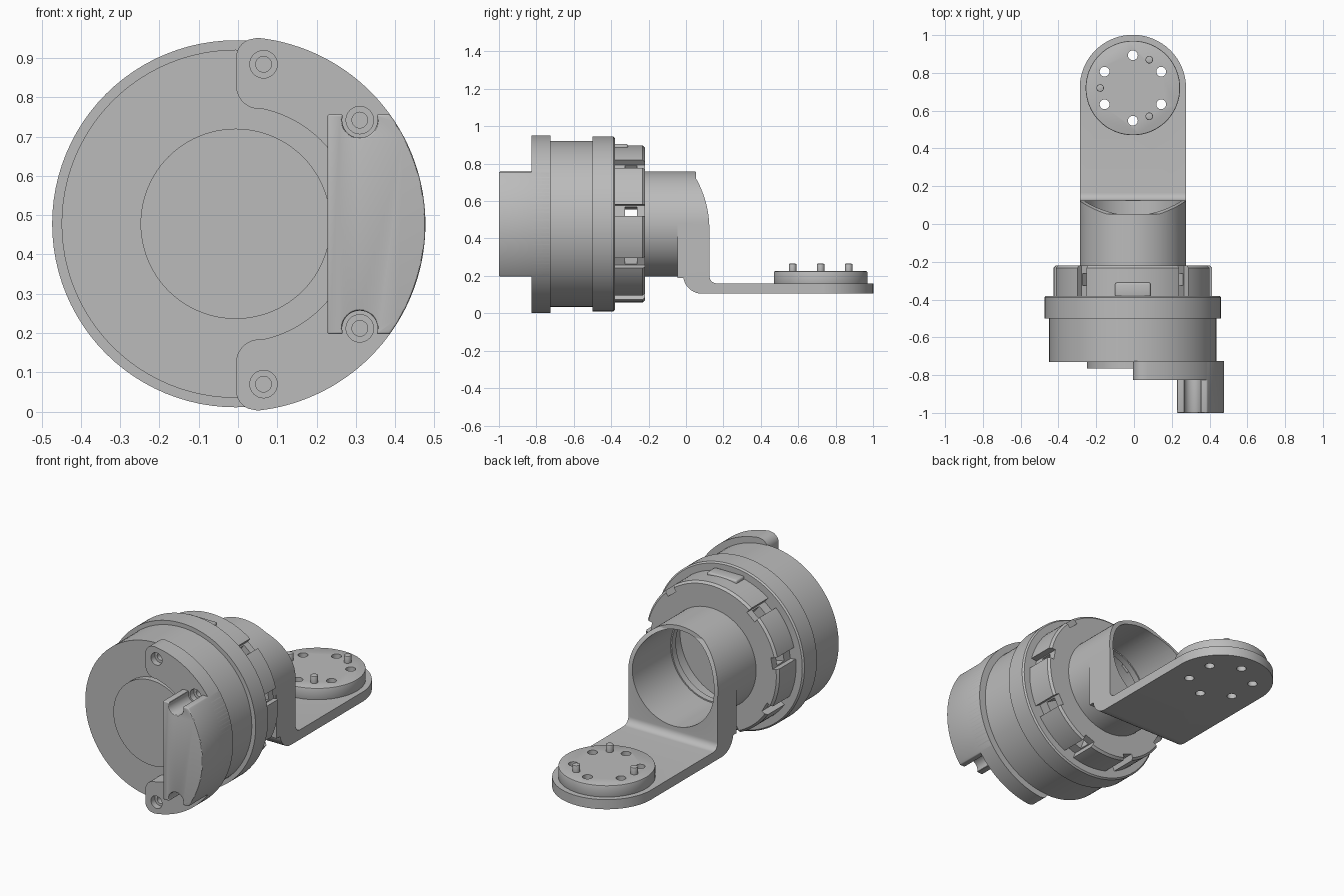
import bpy, bmesh
from math import sin, cos, pi, radians
from mathutils import Vector

cube = bpy.data.objects.get("Cube")
if cube:
    bpy.data.objects.remove(cube, do_unlink=True)

grey = bpy.data.materials.new("plain_grey")
grey.use_nodes = True
grey.diffuse_color = (0.5, 0.5, 0.5, 1)
grey.node_tree.nodes["Principled BSDF"].inputs["Base Color"].default_value = (0.5, 0.5, 0.5, 1)

CX, CZ = -0.006, 0.478      # main axis, running along y
SIDES = 96


def finish(name, bm):
    bmesh.ops.recalc_face_normals(bm, faces=bm.faces[:])
    mesh = bpy.data.meshes.new(name)
    bm.to_mesh(mesh)
    bm.free()
    mesh.materials.append(grey)
    ob = bpy.data.objects.new(name, mesh)
    bpy.context.collection.objects.link(ob)
    return ob


def arc(cx, cy, r, start, end, n=24):
    angles = [radians(start + (end - start) * i / n) for i in range(n + 1)]
    return [(cx + r * cos(a), cy + r * sin(a)) for a in angles]


def circle(cx, cy, r, n=SIDES):
    return arc(cx, cy, r, 0, 360, n)[:-1]


def prism(name, pts, axis, lo, hi):
    """Extrude a flat outline along one axis."""
    place = {"x": lambda p, h: (h, p[0], p[1]),
             "y": lambda p, h: (p[0], h, p[1]),
             "z": lambda p, h: (p[0], p[1], h)}[axis]
    bm = bmesh.new()
    face = bm.faces.new([bm.verts.new(place(p, lo)) for p in pts])
    out = bmesh.ops.extrude_face_region(bm, geom=[face])
    verts = [v for v in out["geom"] if isinstance(v, bmesh.types.BMVert)]
    bmesh.ops.translate(bm, verts=verts, vec=Vector(place((0, 0), hi - lo)))
    return finish(name, bm)


def lathe(name, profile):
    """Revolve a closed (radius, y) outline about the main axis."""
    bm = bmesh.new()
    verts = [bm.verts.new((CX + r, y, CZ)) for r, y in profile]
    edges = [bm.edges.new((verts[i - 1], verts[i])) for i in range(len(verts))]
    bmesh.ops.spin(bm, geom=verts + edges, cent=(CX, 0, CZ), axis=(0, 1, 0),
                   angle=2 * pi, steps=SIDES, use_duplicate=False)
    bmesh.ops.remove_doubles(bm, verts=bm.verts[:], dist=0.0001)
    loose = [e for e in bm.edges if not e.link_faces]
    bmesh.ops.delete(bm, geom=loose, context="EDGES")
    return finish(name, bm)


def apply(ob, mod):
    bpy.context.view_layer.objects.active = ob
    bpy.ops.object.modifier_apply(modifier=mod.name)


def combine(ob, tool, operation="DIFFERENCE"):
    mod = ob.modifiers.new("combine", "BOOLEAN")
    mod.operation, mod.solver, mod.object = operation, "EXACT", tool
    apply(ob, mod)
    bpy.data.objects.remove(tool, do_unlink=True)


def bevel(ob, width, segments=3):
    mod = ob.modifiers.new("round", "BEVEL")
    mod.width, mod.segments = width, segments
    mod.limit_method, mod.angle_limit = "ANGLE", radians(40)
    apply(ob, mod)


# Drum with raised centre boss and rear flange
lathe("drum", [(0, -0.765), (0.242, -0.765), (0.242, -0.73), (0.443, -0.73),
               (0.443, -0.5), (0.467, -0.5), (0.467, -0.388),
               (0.459, -0.38), (0, -0.38)])

# Curved clamp plate on the front
R = 0.477
outline = arc(0, R, R, -84, 84, 64)
outline += arc(0.045, 0.9, 0.05, 110, 180, 6)
outline += arc(0.055, 0.83, 0.06, 180, 260, 8)
outline += arc(0, R, 0.3, 78, -78, 48)
outline += arc(0.055, 0.124, 0.06, 100, 180, 8)
outline += arc(0.045, 0.054, 0.05, 180, 250, 6)
plate = prism("clamp_plate", outline, "y", -0.825, -0.725)
for x, dz in ((0.065, 0.407), (0.31, 0.265)):
    for s in (1, -1):
        for r, depth in ((0.035, -0.79), (0.02, -0.735)):
            combine(plate, prism("cut", circle(x, R + s * dz, r, 32), "y", -0.9, depth))

# Grip block with a screw recess at each end
top, bottom = R + 0.28, R - 0.28
outline = arc(0, R, R, -35.9, 35.9, 40)
outline += arc(0.31, R + 0.265, 0.045, 19, -199, 24)
outline += [(0.228, top), (0.228, bottom)]
outline += arc(0.31, R - 0.265, 0.045, 199, -19, 24)
block = prism("grip_block", outline, "y", -1.0, -0.725)
bevel(block, 0.012)

# Castellated ring behind the flange
ring = lathe("notched_ring", [(0.31, -0.385), (0.42, -0.385), (0.42, -0.232),
                              (0.408, -0.22), (0.25, -0.22), (0.25, -0.258),
                              (0.31, -0.258)])


def radial_cutter(angle, inner, half_width, lo, hi):
    a = radians(angle)
    u, t = Vector((cos(a), sin(a))), Vector((-sin(a), cos(a)))
    mid = Vector((CX, CZ))
    corners = [mid + u * r + t * w * half_width
               for r, w in ((inner, -1), (0.5, -1), (0.5, 1), (inner, 1))]
    return prism("cut", corners, "y", lo, hi)


for k in range(1, 9):
    angle = 90 + 40 * k
    combine(ring, radial_cutter(angle, 0.385, 0.032, -0.4, -0.2))
    combine(ring, radial_cutter(angle, 0.27, 0.025, -0.325, -0.262))

# Locating tab on top of the ring
tab = prism("locating_tab", [(-0.1, 0.86), (0.088, 0.86), (0.088, 0.905), (-0.1, 0.905)],
            "y", -0.385, -0.31)
bevel(tab, 0.01)

# Tube and arm bracket: tube plus a U-shaped body, trimmed in side and plan view
W = 0.281
arm = prism("tube_arm", circle(CX, CZ, W), "y", -0.25, 0.2)
u_shape = arc(CX, CZ, W, 0, 180, 48) + [(CX - W, 0.05), (CX + W, 0.05)]
combine(arm, prism("cut", u_shape, "y", -0.045, 1.1), "UNION")
side = [(-0.3, 0.15), (-0.045, 0.19), (-0.02, 0.19)]
side += arc(0.085, 0.205, 0.1, 190, 270, 10)
side += [(1.2, 0.105), (1.2, 0.16)]
side += arc(0.165, 0.2, 0.04, 270, 180, 8)
side += arc(-0.425, 0.45, 0.55, 0, 29.5, 16)
side += [(0.05, 0.8), (-0.3, 0.8)]
combine(arm, prism("cut", side, "x", -0.6, 0.6), "INTERSECT")
plan = arc(CX, 0.72, W + 0.0005, 0, 180, 48) + [(CX - W - 0.0005, -0.5), (CX + W + 0.0005, -0.5)]
combine(arm, prism("cut", plan, "z", -0.1, 1.2), "INTERSECT")
combine(arm, prism("cut", circle(CX, CZ, 0.257), "y", -0.5, 0.5))

# Mounting disc with bolt holes through disc and arm
DY = 0.72
disc = prism("mounting_disc", circle(CX, DY, 0.25), "z", 0.15, 0.225)
bevel(disc, 0.006, 2)
for k in range(6):
    a = radians(30 + 60 * k)
    hole = circle(CX + 0.173 * cos(a), DY + 0.173 * sin(a), 0.026, 24)
    for part in (disc, arm):
        combine(part, prism("cut", hole, "z", 0.0, 0.3))

# Dowel pins
for k, label in enumerate(("left", "middle", "right")):
    a = radians(60 + 120 * k)
    pin = prism("dowel_pin_" + label,
                circle(CX + 0.173 * cos(a), DY + 0.173 * sin(a), 0.02, 24), "z", 0.2, 0.265)
    bevel(pin, 0.004, 2)

# Smooth curved walls, keep edges crisp
bpy.ops.object.select_all(action="DESELECT")
for ob in bpy.context.collection.objects:
    if ob.type == "MESH" and grey.name in ob.data.materials:
        ob.select_set(True)
        bpy.context.view_layer.objects.active = ob
bpy.ops.object.shade_smooth_by_angle(angle=radians(30))
